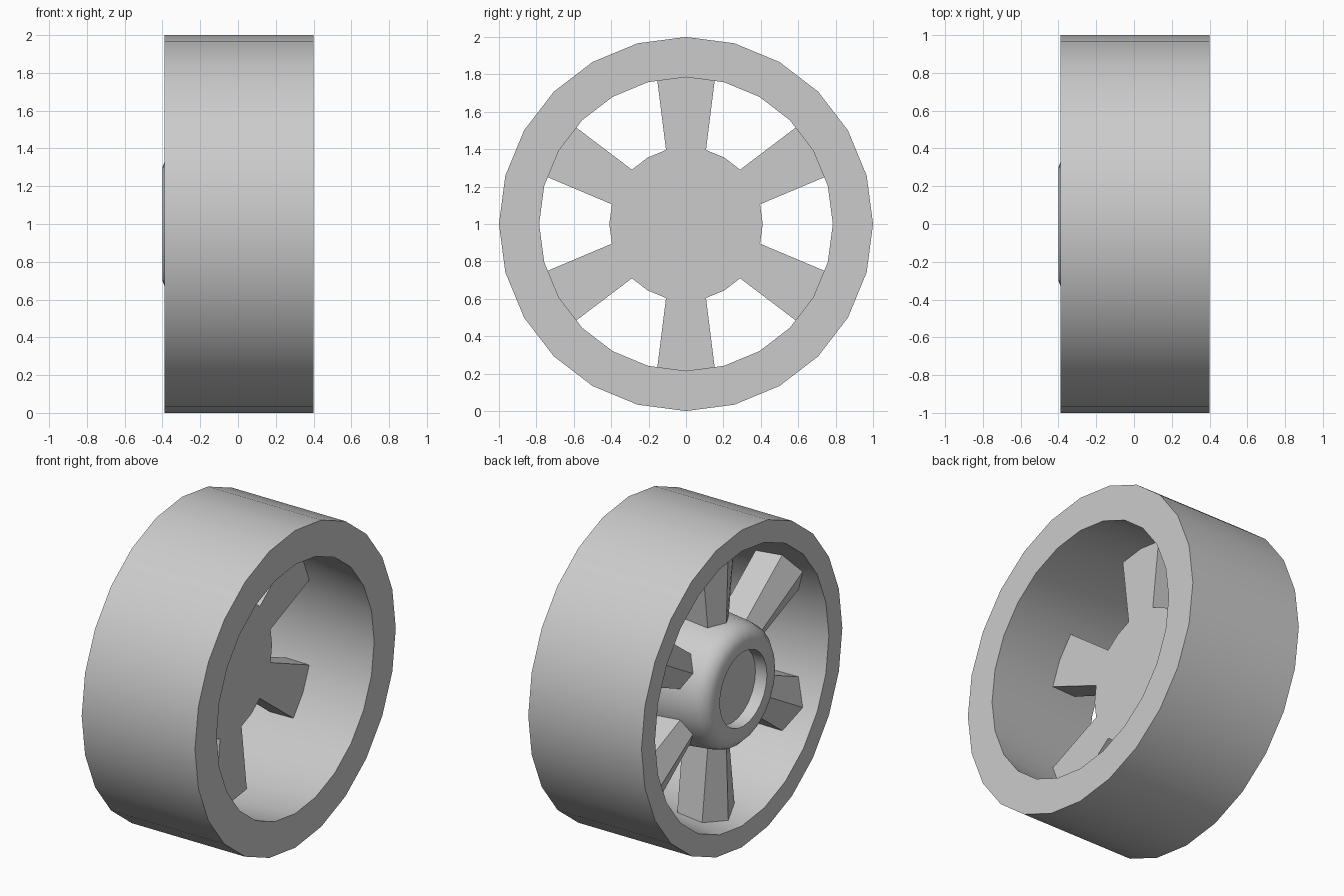
import bpy, bmesh, math
from mathutils import Matrix

if "Cube" in bpy.data.objects:
    bpy.data.objects.remove(bpy.data.objects["Cube"])

SIDES = 24


def finish(bm, name, smooth=True):
    bmesh.ops.remove_doubles(bm, verts=bm.verts, dist=1e-5)
    bmesh.ops.recalc_face_normals(bm, faces=bm.faces)
    me = bpy.data.meshes.new(name)
    bm.to_mesh(me)
    bm.free()
    ob = bpy.data.objects.new(name, me)
    bpy.context.collection.objects.link(ob)
    ob.location.z = 1
    if smooth:
        bpy.ops.object.select_all(action='DESELECT')
        ob.select_set(True)
        bpy.context.view_layer.objects.active = ob
        bpy.ops.object.shade_smooth_by_angle(angle=math.radians(35))
    return ob


def lathe(name, profile, closed):
    """Spin (x, radius) points around the x axle."""
    bm = bmesh.new()
    vs = [bm.verts.new((x, 0, r)) for x, r in profile]
    pairs = list(zip(vs, vs[1:])) + ([(vs[-1], vs[0])] if closed else [])
    es = [bm.edges.new(p) for p in pairs]
    bmesh.ops.spin(bm, geom=vs + es, cent=(0, 0, 0), axis=(1, 0, 0),
                   angle=math.tau, steps=SIDES, use_duplicate=False)
    return finish(bm, name)


# Rim: bore widens towards the outer (-x) face
lathe("rim", [(0.40, 1.0), (0.40, 0.785), (-0.39, 0.866), (-0.39, 1.0)], True)

# Hub: flared body, rounded lip and shallow recess
lathe("hub", [(-0.05, 0), (-0.05, 0.41), (-0.31, 0.382), (-0.355, 0.367),
              (-0.387, 0.335), (-0.40, 0.30), (-0.40, 0.235),
              (-0.32, 0.235), (-0.32, 0)], False)


# Spokes: pentagonal section with a ridge on the outer side
def section(w, ridge, z):
    return [(-0.05, -w, z), (-0.05, w, z), (-0.225, w, z),
            (ridge, 0, z), (-0.225, -w, z)]


bm = bmesh.new()
for i in range(6):
    rot = Matrix.Rotation(i * math.tau / 6, 4, 'X')
    inner = [bm.verts.new(p) for p in section(0.10, -0.28, 0.34)]
    outer = [bm.verts.new(p) for p in section(0.165, -0.295, 0.86)]
    bm.faces.new(inner)
    bm.faces.new(outer[::-1])
    for a in range(5):
        b = (a + 1) % 5
        bm.faces.new((inner[a], inner[b], outer[b], outer[a]))
    bmesh.ops.transform(bm, matrix=rot, verts=inner + outer)
finish(bm, "spokes", smooth=False)
